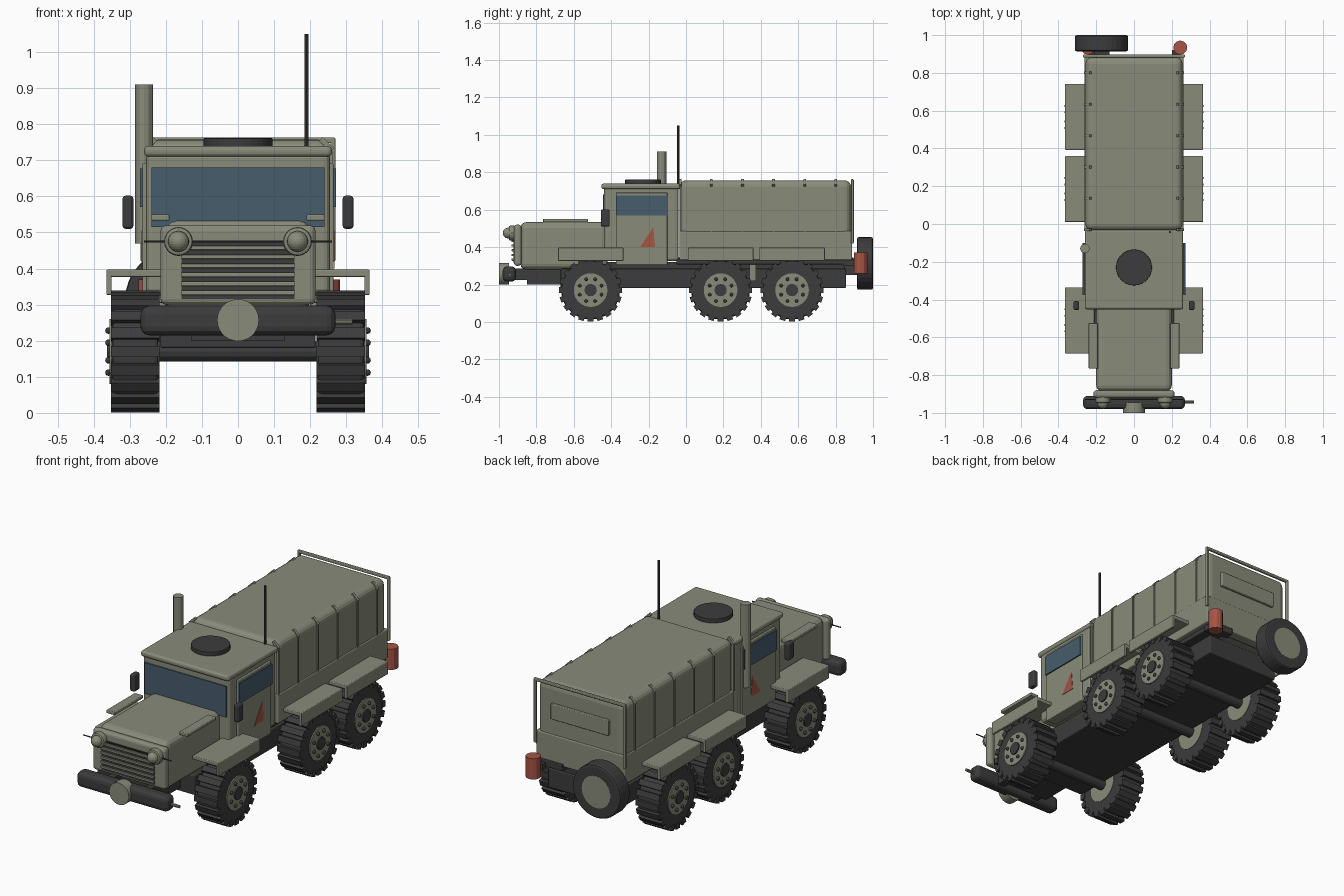
import bpy, bmesh, math
from mathutils import Matrix, Vector

if "Cube" in bpy.data.objects:
    bpy.data.objects.remove(bpy.data.objects["Cube"])

parts = []
SIDES = (("left", 1), ("right", -1))


def material(name, r, g, b):
    m = bpy.data.materials.new(name)
    m.use_nodes = True
    m.diffuse_color = (r, g, b, 1)
    m.node_tree.nodes["Principled BSDF"].inputs["Base Color"].default_value = (r, g, b, 1)
    return m


GREEN = material("olive_grey", 0.25, 0.26, 0.195)
BLACK = material("rubber_black", 0.045, 0.045, 0.047)
GLASS = material("blue_glass", 0.065, 0.11, 0.155)
RED = material("signal_red", 0.38, 0.09, 0.06)


def finish(name, bm, mat):
    bmesh.ops.recalc_face_normals(bm, faces=bm.faces)
    mesh = bpy.data.meshes.new(name)
    bm.to_mesh(mesh)
    bm.free()
    mesh.materials.append(mat)
    ob = bpy.data.objects.new(name, mesh)
    bpy.context.collection.objects.link(ob)
    parts.append(ob)
    return ob


def box(name, x, y, z, mat, bevel=0, segments=3, turn=None):
    """Box from (low, high) ranges, optionally rounded and turned about its centre."""
    bm = bmesh.new()
    size = Matrix.Diagonal((x[1] - x[0], y[1] - y[0], z[1] - z[0], 1))
    bmesh.ops.create_cube(bm, size=1, matrix=size)
    if bevel:
        bmesh.ops.bevel(bm, geom=bm.edges[:], offset=bevel, segments=segments,
                        profile=0.5, affect='EDGES')
    centre = Vector((sum(x) / 2, sum(y) / 2, sum(z) / 2))
    bm.transform(Matrix.Translation(centre) @ (turn or Matrix()))
    return finish(name, bm, mat)


def mirrored(name, x, y, z, mat, bevel=0):
    for side, s in SIDES:
        box(f"{side}_{name}", sorted((s * x[0], s * x[1])), y, z, mat, bevel)


AXIS = {'X': Matrix.Rotation(math.pi / 2, 4, 'Y'),
        'Y': Matrix.Rotation(math.pi / 2, 4, 'X'), 'Z': Matrix()}


def cylinder(name, at, radius, length, axis, mat, sides=24, bevel=0):
    bm = bmesh.new()
    bmesh.ops.create_cone(bm, cap_ends=True, segments=sides, radius1=radius,
                          radius2=radius, depth=length)
    if bevel:
        rims = [e for e in bm.edges if abs(e.verts[0].co.z - e.verts[1].co.z) < 1e-5]
        bmesh.ops.bevel(bm, geom=rims, offset=bevel, segments=2, profile=0.5, affect='EDGES')
    bm.transform(Matrix.Translation(at) @ AXIS[axis])
    return finish(name, bm, mat)


def ball(name, at, radius, mat):
    bm = bmesh.new()
    bmesh.ops.create_uvsphere(bm, u_segments=20, v_segments=12, radius=radius,
                              matrix=Matrix.Translation(at))
    return finish(name, bm, mat)


# Wheels: tyre, tread blocks, rim, hub cap and bolts
def wheel(name, s, y, z=0.17):
    cylinder(name + "_tyre", (s * 0.285, y, z), 0.157, 0.13, 'X', BLACK, 36, 0.012)
    bm = bmesh.new()
    blocks = 20
    for i in range(blocks):
        spin = Matrix.Rotation(math.tau * i / blocks, 4, 'X')
        bmesh.ops.create_cube(bm, size=1, matrix=spin @ Matrix.Translation((0, 0, 0.154))
                              @ Matrix.Diagonal((0.134, 0.031, 0.03, 1)))
    bm.transform(Matrix.Translation((s * 0.285, y, z)))
    finish(name + "_tread", bm, BLACK)
    cylinder(name + "_rim", (s * 0.287, y, z), 0.09, 0.138, 'X', GREEN, 28)
    cylinder(name + "_hub", (s * 0.345, y, z), 0.033, 0.036, 'X', BLACK, 16)
    for i in range(8):
        a = math.tau * (i + 0.5) / 8
        ball(f"{name}_bolt_{i}", (s * 0.359, y + 0.063 * math.cos(a), z + 0.063 * math.sin(a)),
             0.009, BLACK)


for row, y in (("front", -0.51), ("middle", 0.185), ("rear", 0.567)):
    for side, s in SIDES:
        wheel(f"{side}_{row}_wheel", s, y)
    cylinder(row + "_axle", (0, y, 0.17), 0.028, 0.5, 'X', BLACK, 12)
    # Fender: top plate with an outer skirt
    mirrored(row + "_fender_top", (0.21, 0.365), (y - 0.175, y + 0.175), (0.377, 0.397), GREEN, 0.004)
    mirrored(row + "_fender_skirt", (0.35, 0.365), (y - 0.175, y + 0.175), (0.327, 0.39), GREEN, 0.004)

# Chassis and bed rails
box("chassis", (-0.215, 0.215), (-0.67, 0.855), (0.18, 0.285), BLACK, 0.006)
box("chassis_spine", (-0.13, 0.13), (-0.85, 0.85), (0.2, 0.32), BLACK)
mirrored("bed_rail", (0.1, 0.235), (-0.05, 0.895), (0.308, 0.345), BLACK, 0.004)
mirrored("step_bracket", (0.2, 0.225), (0.34, 0.375), (0.22, 0.34), GREEN)

# Hood, radiator shell and grille
box("hood", (-0.2, 0.2), (-0.885, -0.42), (0.28, 0.533), GREEN, 0.03)
mirrored("hood_side_plate", (0.19, 0.24), (-0.765, -0.525), (0.533, 0.55), GREEN, 0.004)
box("radiator_shell", (-0.215, 0.215), (-0.92, -0.88), (0.3, 0.52), GREEN, 0.016)
box("grille_panel", (-0.157, 0.157), (-0.923, -0.915), (0.315, 0.475), BLACK)
for i in range(6):
    z = 0.333 + i * 0.025
    box(f"grille_slat_{i}", (-0.157, 0.157), (-0.932, -0.918), (z - 0.006, z + 0.006), GREEN, 0.002)
cylinder("marker_rod", (0, -0.93, 0.475), 0.003, 0.52, 'X', BLACK, 8)
for side, s in SIDES:
    cylinder(side + "_headlight_ring", (s * 0.165, -0.93, 0.475), 0.04, 0.035, 'Y', GREEN, 24, 0.008)
    ball(side + "_headlight", (s * 0.165, -0.95, 0.475), 0.029, GREEN)

# Front bumper with its winch drum and hook
box("front_bumper", (-0.27, 0.27), (-0.98, -0.91), (0.215, 0.297), BLACK, 0.024)
cylinder("winch_drum", (0, -0.973, 0.257), 0.058, 0.054, 'Y', GREEN, 28)
mirrored("bumper_arm", (0.09, 0.13), (-0.93, -0.65), (0.225, 0.285), BLACK)
cylinder("bumper_hook", (0.29, -0.943, 0.252), 0.008, 0.055, 'X', GREEN, 10)

# Cab, roof, doors and glass
box("cab", (-0.255, 0.255), (-0.438, -0.04), (0.325, 0.725), GREEN, 0.018)
box("cab_roof", (-0.26, 0.26), (-0.452, -0.03), (0.71, 0.74), GREEN, 0.012)
box("windshield", (-0.24, 0.24), (-0.445, -0.436), (0.515, 0.68), GLASS)
mirrored("door", (0.2, 0.265), (-0.375, -0.1), (0.305, 0.692), GREEN, 0.004)
mirrored("door_window", (0.264, 0.272), (-0.375, -0.1), (0.57, 0.677), GLASS)
mirrored("mirror", (0.29, 0.32), (-0.455, -0.408), (0.51, 0.602), BLACK, 0.009)
cylinder("roof_hatch", (0, -0.23, 0.749), 0.095, 0.026, 'Z', BLACK, 32, 0.003)
cylinder("antenna", (0.19, -0.042, 0.885), 0.006, 0.33, 'Z', BLACK, 8)
cylinder("exhaust_stack", (-0.26, -0.13, 0.69), 0.025, 0.44, 'Z', GREEN, 12)
for side, s in SIDES:
    # Triangular door mark
    bm = bmesh.new()
    verts = [bm.verts.new((s * 0.2655, y, z))
             for y, z in ((-0.245, 0.4), (-0.165, 0.4), (-0.175, 0.505))]
    face = bm.faces.new(verts)
    out = bmesh.ops.extrude_face_region(bm, geom=[face])["geom"]
    bmesh.ops.translate(bm, vec=(s * 0.002, 0, 0),
                        verts=[v for v in out if isinstance(v, bmesh.types.BMVert)])
    finish(side + "_door_mark", bm, RED)

# Cargo bed and canvas cover
box("cargo_bed", (-0.262, 0.262), (-0.035, 0.888), (0.33, 0.485), GREEN, 0.006)
box("canvas_cover", (-0.257, 0.257), (-0.035, 0.883), (0.4, 0.757), GREEN, 0.035, 4)
box("rear_panel", (-0.17, 0.17), (0.88, 0.897), (0.57, 0.652), GREEN, 0.004)
for i in range(6):
    y = -0.03 + 0.166 * i
    mirrored(f"canvas_rib_{i}", (0.25, 0.262), (y - 0.004, y + 0.004), (0.48, 0.725), GREEN)
    for side, s in SIDES:
        box(f"{side}_canvas_strap_{i}", (s * 0.245 - 0.022, s * 0.245 + 0.022), (y - 0.007, y + 0.007),
            (0.737, 0.751), GREEN, turn=Matrix.Rotation(s * math.pi / 4, 4, 'Y'))

# Rear hoop
mirrored("hoop_leg", (0.256, 0.27), (0.882, 0.897), (0.42, 0.762), GREEN, 0.004)
box("hoop_bar", (-0.27, 0.27), (0.882, 0.897), (0.748, 0.763), GREEN, 0.004)

# Spare wheel and rear lamps
cylinder("spare_tyre", (-0.172, 0.957, 0.313), 0.141, 0.085, 'Y', BLACK, 32, 0.01)
cylinder("spare_rim", (-0.172, 0.959, 0.313), 0.085, 0.084, 'Y', GREEN, 24)
box("spare_mount", (-0.21, -0.13), (0.84, 0.93), (0.25, 0.34), BLACK)
for side, s in SIDES:
    cylinder(side + "_rear_lamp", (s * 0.245, 0.934, 0.315), 0.037, 0.11, 'Z', RED, 12)
    box(side + "_lamp_bracket", (s * 0.22 - 0.02, s * 0.22 + 0.02), (0.84, 0.92), (0.3, 0.33), BLACK)

# Smooth the rounded forms while keeping hard edges crisp
for ob in bpy.context.view_layer.objects:
    ob.select_set(ob in parts)
bpy.context.view_layer.objects.active = parts[0]
bpy.ops.object.shade_smooth_by_angle(angle=math.radians(35))
